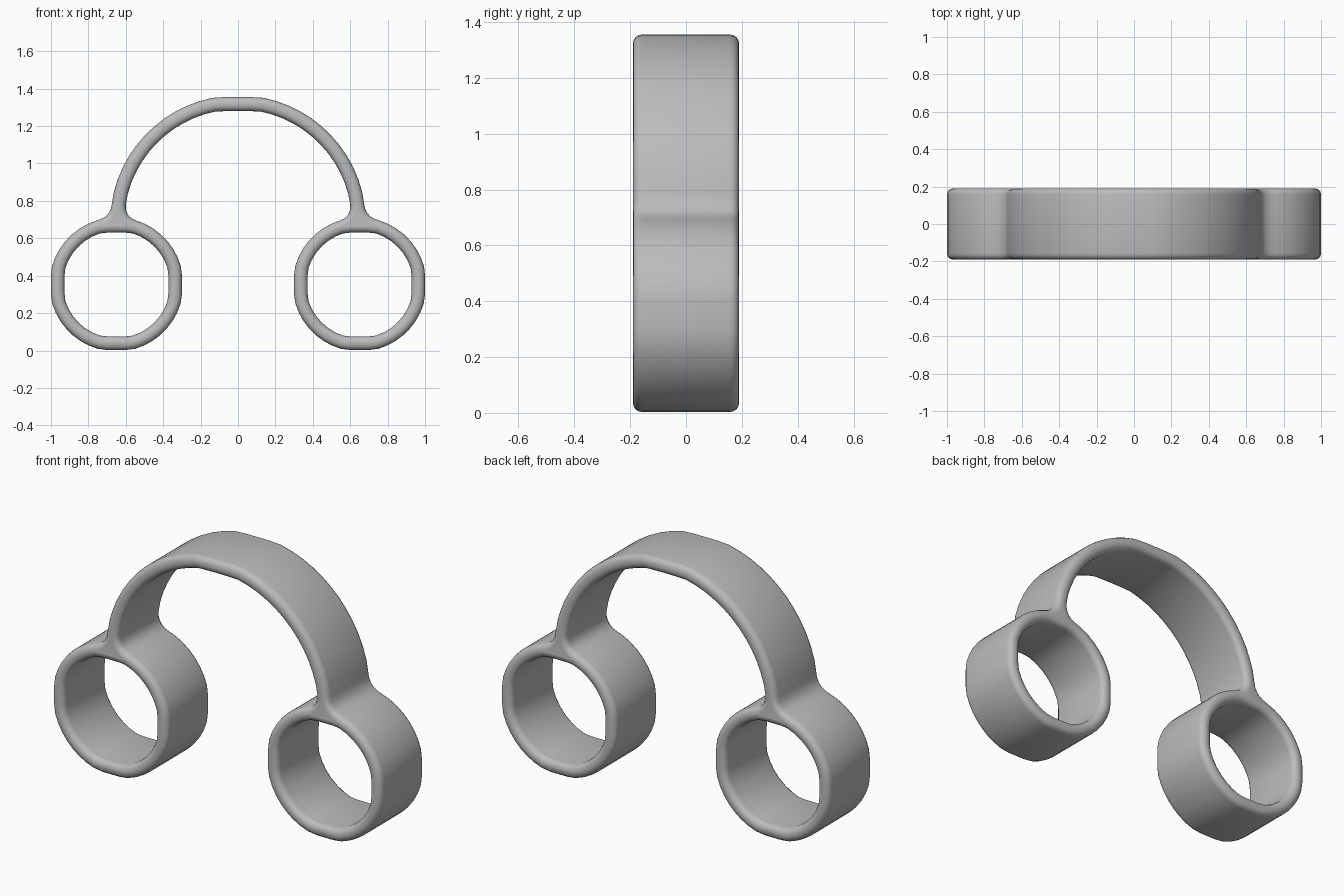
import bpy
import bmesh
import math

cube = bpy.data.objects.get("Cube")
if cube:
    bpy.data.objects.remove(cube, do_unlink=True)

RING_X, RING_Z, ARCH_Z = 0.65, 0.353, 0.68
HALF_DEPTH, ROUND = 0.19, 0.032


def arc(cx, cz, radius, limit, start, end, steps):
    """Arc in the front plane, flattened where it passes the limit."""
    points = []
    for i in range(steps + 1):
        a = math.radians(start + (end - start) * i / steps)
        x, z = radius * math.cos(a), radius * math.sin(a)
        points.append((cx + max(-limit, min(limit, x)),
                       cz + max(-limit, min(limit, z))))
    return points


def fillet(a, corner, b, steps=5):
    """Inner points of a smooth blend from a to b."""
    points = []
    for i in range(1, steps):
        t = i / steps
        points.append(tuple((1 - t) ** 2 * p + 2 * t * (1 - t) * q + t * t * r
                            for p, q, r in zip(a, corner, b)))
    return points


# Outline of the left half: over the arch, round the ring, back under the arch
arch_outer = arc(0, ARCH_Z, 0.685, 0.675, 90, 8.5, 14)
ring_outer = arc(RING_X, RING_Z, 0.358, 0.35, 73, -253, 40)
arch_inner = arc(0, ARCH_Z, 0.61, 0.60, 9.5, 90, 14)
half = (arch_outer
        + fillet(arch_outer[-1], (0.68, 0.715), ring_outer[0])
        + ring_outer
        + fillet(ring_outer[-1], (0.605, 0.715), arch_inner[0])
        + arch_inner)
outline = half + [(-x, z) for x, z in reversed(half[1:-1])]

# Ring openings
holes = [arc(side * RING_X, RING_Z, 0.287, 0.278, 0, 351, 39) for side in (1, -1)]

# Solid band with rounded rims
curve = bpy.data.curves.new("arch_with_rings", "CURVE")
curve.dimensions = "2D"
curve.fill_mode = "BOTH"
curve.extrude = HALF_DEPTH - ROUND
curve.bevel_depth = ROUND
curve.bevel_resolution = 3
curve.offset = -ROUND
for loop in [outline] + holes:
    spline = curve.splines.new("POLY")
    spline.points.add(len(loop) - 1)
    for point, (x, z) in zip(spline.points, loop):
        point.co = (x, z, 0, 1)
    spline.use_cyclic_u = True

band = bpy.data.objects.new("arch_with_rings", curve)
bpy.context.collection.objects.link(band)
band.rotation_euler.x = math.pi / 2
for other in bpy.context.selected_objects:
    other.select_set(False)
band.select_set(True)
bpy.context.view_layer.objects.active = band
bpy.ops.object.convert(target="MESH")
bpy.ops.object.transform_apply(location=False, rotation=True, scale=False)

# Weld the rims to the walls
mesh = band.data
bm = bmesh.new()
bm.from_mesh(mesh)
bmesh.ops.remove_doubles(bm, verts=bm.verts, dist=0.0005)
bmesh.ops.recalc_face_normals(bm, faces=bm.faces)
bm.to_mesh(mesh)
bm.free()
bpy.ops.object.shade_smooth_by_angle(angle=math.radians(35))

# Plain grey
grey = bpy.data.materials.new("plain_grey")
grey.use_nodes = True
colour = (0.5, 0.5, 0.5, 1)
grey.diffuse_color = colour
grey.node_tree.nodes["Principled BSDF"].inputs["Base Color"].default_value = colour
mesh.materials.clear()
mesh.materials.append(grey)
